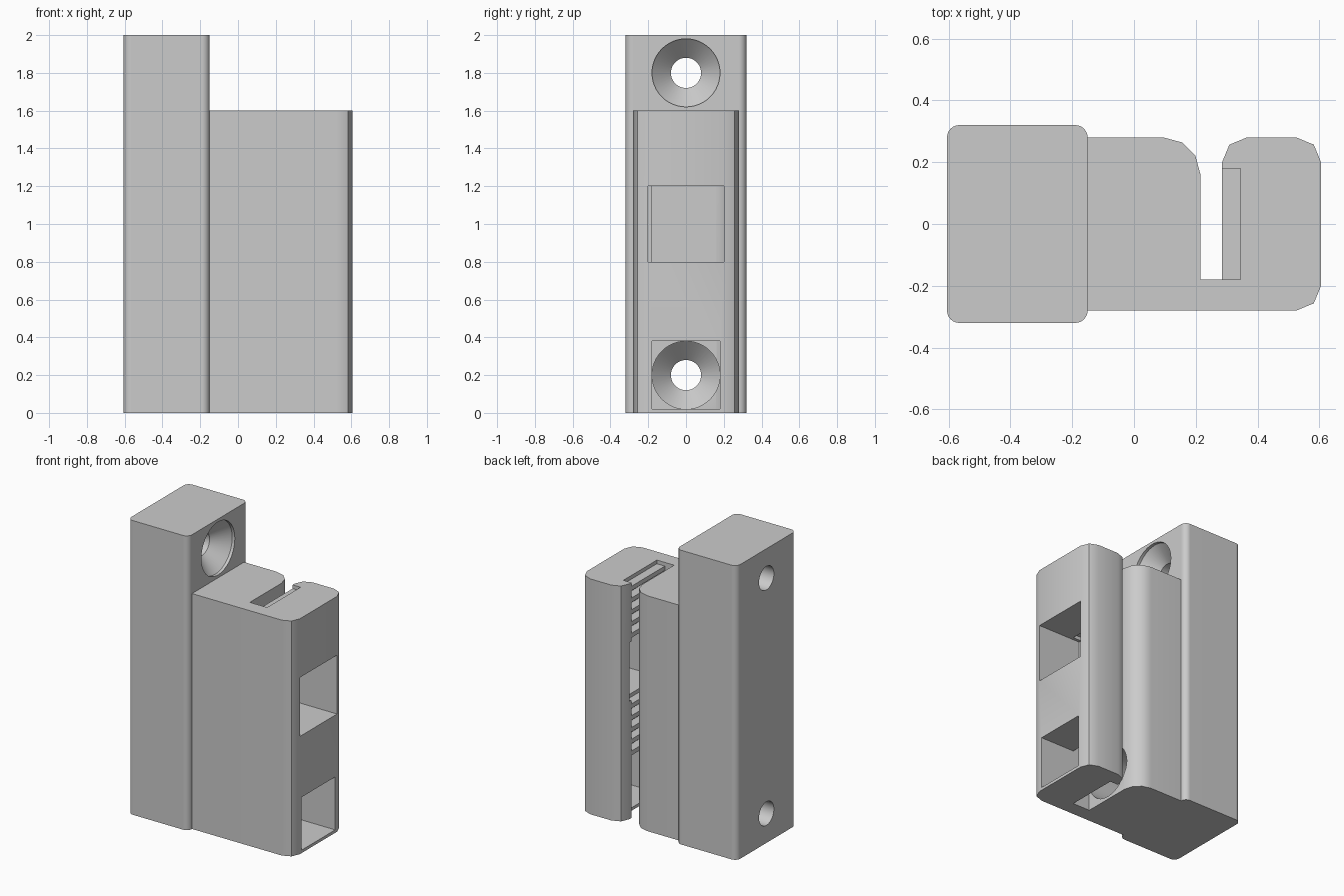
import bpy, bmesh
from math import pi, sin, cos, radians
from mathutils import Matrix

cube = bpy.data.objects.get("Cube")
if cube:
    bpy.data.objects.remove(cube, do_unlink=True)

grey = bpy.data.materials.new("light_grey_plastic")
grey.use_nodes = True
COLOUR = (0.6, 0.6, 0.6, 1)
grey.diffuse_color = COLOUR
grey.node_tree.nodes["Principled BSDF"].inputs["Base Color"].default_value = COLOUR


def make(name, bm):
    bmesh.ops.recalc_face_normals(bm, faces=bm.faces)
    mesh = bpy.data.meshes.new(name)
    bm.to_mesh(mesh)
    bm.free()
    mesh.materials.append(grey)
    ob = bpy.data.objects.new(name, mesh)
    bpy.context.collection.objects.link(ob)
    return ob


def corner(x, y, r, start, steps):
    """Quarter-round corner at (x, y), swept anticlockwise from start degrees."""
    a = radians(start)
    sx = 1 if start in (0, 270) else -1
    sy = 1 if start in (0, 90) else -1
    return [(x - sx * r + r * cos(a + pi / 2 * i / steps),
             y - sy * r + r * sin(a + pi / 2 * i / steps)) for i in range(steps + 1)]


def prism(name, outline, height):
    bm = bmesh.new()
    face = bm.faces.new([bm.verts.new((x, y, 0)) for x, y in outline])
    top = bmesh.ops.extrude_face_region(bm, geom=[face])["geom"]
    verts = [v for v in top if isinstance(v, bmesh.types.BMVert)]
    bmesh.ops.translate(bm, verts=verts, vec=(0, 0, height))
    return make(name, bm)


def boxes(name, spans):
    bm = bmesh.new()
    for lo, hi in spans:
        size = [b - a for a, b in zip(lo, hi)]
        mid = [(a + b) / 2 for a, b in zip(lo, hi)]
        bmesh.ops.create_cube(bm, size=1,
                              matrix=Matrix.Translation(mid) @ Matrix.Diagonal((*size, 1)))
    return make(name, bm)


def lathe_x(name, profile, z, sides=48):
    """Turned solid along the x axis from (x, radius) pairs."""
    bm = bmesh.new()
    rings = [[bm.verts.new((x, r * cos(2 * pi * i / sides), z + r * sin(2 * pi * i / sides)))
              for i in range(sides)] for x, r in profile]
    for a, b in zip(rings, rings[1:]):
        for i in range(sides):
            j = (i + 1) % sides
            bm.faces.new((a[i], a[j], b[j], b[i]))
    bm.faces.new(rings[0])
    bm.faces.new(rings[-1])
    return make(name, bm)


def cut(target, cutter):
    cutter.hide_render = True
    mod = target.modifiers.new("cut", "BOOLEAN")
    mod.operation, mod.solver, mod.object = "DIFFERENCE", "EXACT", cutter
    bpy.context.view_layer.objects.active = target
    bpy.ops.object.modifier_apply(modifier=mod.name)
    bpy.data.objects.remove(cutter, do_unlink=True)


def finish(ob):
    bpy.ops.object.select_all(action="DESELECT")
    ob.select_set(True)
    bpy.context.view_layer.objects.active = ob
    bpy.ops.object.shade_smooth_by_angle(angle=radians(35))
    mod = ob.modifiers.new("even_shading", "WEIGHTED_NORMAL")
    mod.keep_sharp = True


# Tall mounting block with rounded upright edges
L, M, R = -0.605, -0.15, 0.605
mount = prism("mounting_block",
              corner(M, 0.32, 0.04, 0, 6) + corner(L, 0.32, 0.04, 90, 6)
              + corner(L, -0.32, 0.04, 180, 6) + corner(M, -0.32, 0.04, 270, 6), 2)

# Two countersunk screw holes
for z in (0.2, 1.8):
    cut(mount, lathe_x("screw_hole", [(-0.7, 0.08), (-0.27, 0.08), (-0.17, 0.18), (-0.1, 0.18)], z))

# Hooked clamp body with an open slot at the back
clamp = prism("clamp_body",
              [(M, -0.28)] + corner(R, -0.28, 0.08, 270, 2) + corner(R, 0.28, 0.08, 0, 2)
              + corner(0.285, 0.28, 0.08, 90, 2) + [(0.285, -0.18), (0.215, -0.18)]
              + corner(0.215, 0.28, 0.12, 0, 3) + [(M, 0.28)], 1.6)

# Grooves that leave a row of belt teeth inside the arm
grooves = [((0.25, -0.18, 0.08 * k - 0.025), (0.345, 0.18, 0.08 * k + 0.025)) for k in range(21)]
cut(clamp, boxes("tooth_grooves", grooves))

# Square windows through the arm, and the screwdriver tunnel behind the lower one
cut(clamp, boxes("middle_window", [((0.28, -0.2, 0.8), (0.7, 0.2, 1.2))]))
cut(clamp, boxes("lower_window", [((0.25, -0.18, 0.02), (0.7, 0.18, 0.38))]))
cut(clamp, lathe_x("screw_tunnel", [(-0.3, 0.18), (0.25, 0.18)], 0.2))

for part in (mount, clamp):
    finish(part)
